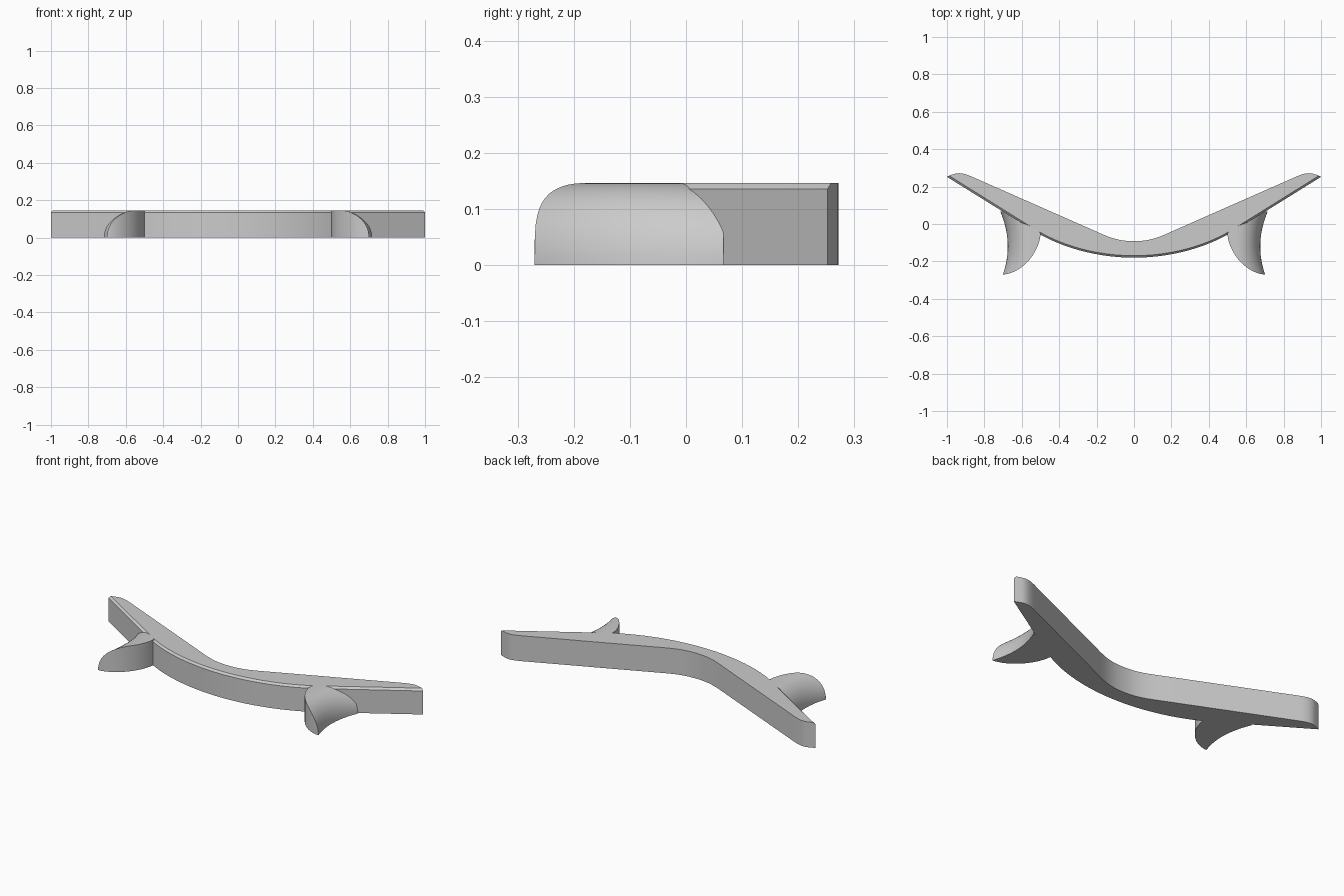
import bpy, bmesh, math
from mathutils import Vector
from mathutils.geometry import interpolate_bezier

cube = bpy.data.objects.get("Cube")
if cube:
    bpy.data.objects.remove(cube, do_unlink=True)

HEIGHT = 0.146
CHAMFER = 0.011

grey = bpy.data.materials.new("plain_grey")
grey.use_nodes = True
grey.diffuse_color = (0.6, 0.6, 0.6, 1)
grey.node_tree.nodes["Principled BSDF"].inputs["Base Color"].default_value = grey.diffuse_color


def loft(name, loops):
    """Skin closed loops of equal length and cap both ends."""
    bm = bmesh.new()
    rings = [[bm.verts.new(p) for p in loop] for loop in loops]
    for a, b in zip(rings, rings[1:]):
        for i in range(len(a)):
            j = (i + 1) % len(a)
            bm.faces.new((a[i], a[j], b[j], b[i]))
    bm.faces.new(rings[0])
    bm.faces.new(rings[-1])
    bmesh.ops.remove_doubles(bm, verts=bm.verts, dist=0.0002)
    bmesh.ops.recalc_face_normals(bm, faces=bm.faces)
    mesh = bpy.data.meshes.new(name)
    bm.to_mesh(mesh)
    bm.free()
    mesh.materials.append(grey)
    obj = bpy.data.objects.new(name, mesh)
    bpy.context.collection.objects.link(obj)
    bpy.ops.object.select_all(action='DESELECT')
    obj.select_set(True)
    bpy.context.view_layer.objects.active = obj
    bpy.ops.object.shade_smooth_by_angle(angle=math.radians(28))
    return obj


def bezier(p0, h0, h1, p1, count):
    return interpolate_bezier(*(Vector(p) for p in (p0, h0, h1, p1)), count)


def line(p0, p1, count):
    a, b = Vector(p0), Vector(p1)
    return [a.lerp(b, i / count) for i in range(1, count + 1)]


# Curved bar: front and back plan curves from the centre to the tip
front = bezier((0, -0.18), (0.2, -0.18), (0.39, -0.125), (0.53, -0.04), 17)
front += line((0.53, -0.04), (1, 0.252), 16)
back = bezier((0, -0.092), (0.09, -0.092), (0.14, -0.068), (0.22, -0.032), 13)
back += line((0.22, -0.032), (0.86, 0.25), 12)
back += bezier((0.86, 0.25), (0.9, 0.268), (0.93, 0.277), (0.96, 0.268), 9)[1:]


def bar_section(f, b, side):
    inset = Vector((-CHAMFER * f.x, CHAMFER * (1 - 0.4 * f.x)))
    t = f + inset
    return [(side * p.x, p.y, z) for p, z in (
        (f, 0), (f, HEIGHT - CHAMFER), (t, HEIGHT), (b, HEIGHT), (b, 0))]


half = list(zip(front, back))
loft("curved_bar", [bar_section(f, b, -1) for f, b in reversed(half)]
     + [bar_section(f, b, 1) for f, b in half[1:]])


# Prongs: upright inner wall, top rounding over to a concave outer edge
def prong_section(inner, y, side):
    outer = 0.675 + 1.15 * (y + 0.12) ** 2
    ridge = 0.55
    radius = outer - ridge
    start = math.asin(min(1, max(0, (inner - ridge) / radius)))
    loop = [(side * inner, y, 0), (side * inner, y, HEIGHT * math.cos(start))]
    steps = 14
    for i in range(steps + 1):
        a = start + (math.pi / 2 - start) * i / steps
        loop.append((side * (ridge + radius * math.sin(a)), y, HEIGHT * math.cos(a)))
    return loop


def prong(name, side):
    sections = []
    power = 2 / 1.75
    for i in range(24, -1, -1):
        a = math.pi / 2 * i / 24
        inner = 0.7 - 0.2 * max(0, math.cos(a)) ** power
        sections.append(prong_section(inner, -0.05 - 0.22 * math.sin(a) ** power, side))
    # Root buried in the bar
    for i in range(1, 9):
        t = i / 8
        sections.append(prong_section(0.5 + 0.1 * t, -0.05 + 0.117 * t, side))
    loft(name, sections)


prong("left_prong", 1)
prong("right_prong", -1)
